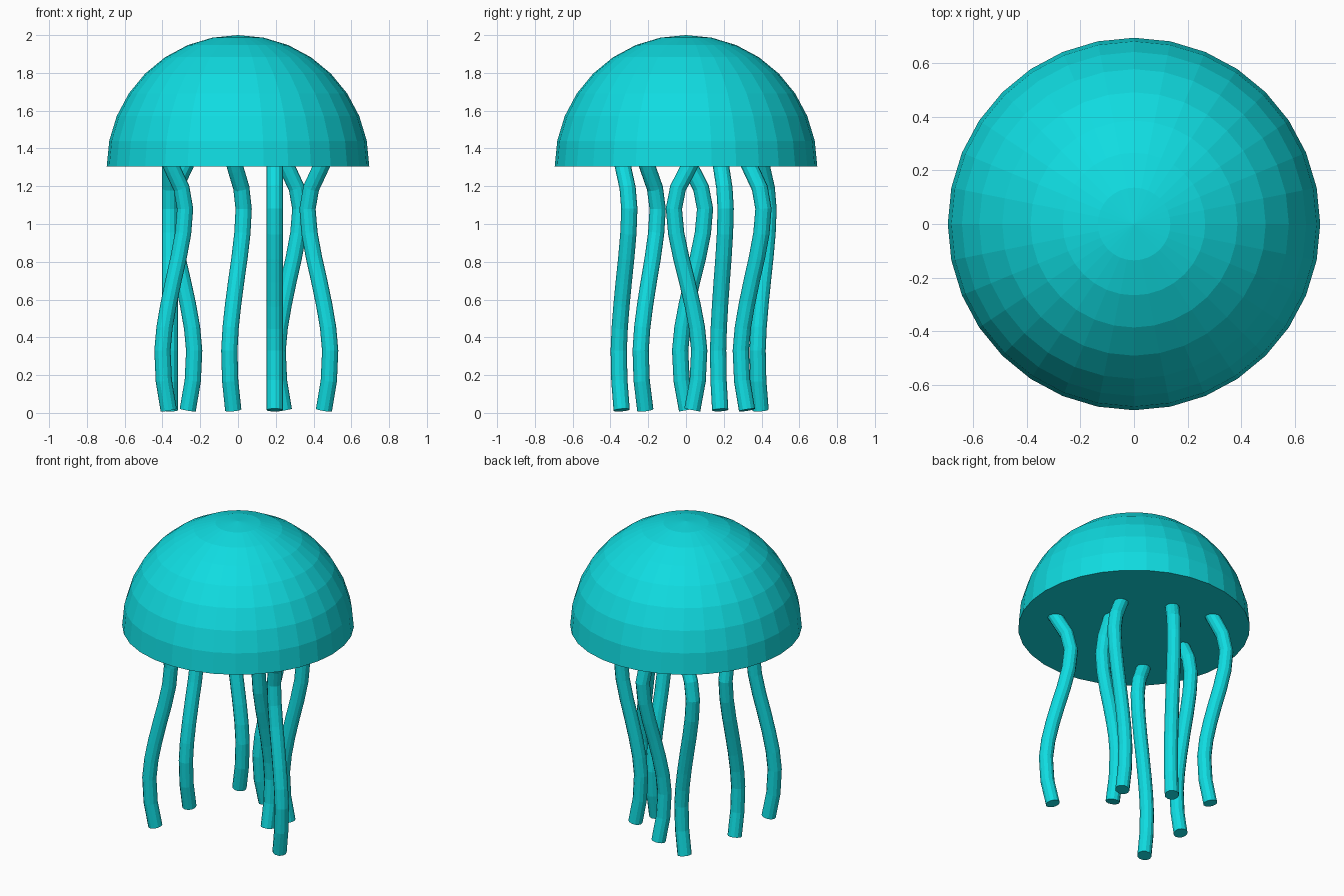
import bpy, bmesh, math
from mathutils import Vector

if "Cube" in bpy.data.objects:
    bpy.data.objects.remove(bpy.data.objects["Cube"])

teal = bpy.data.materials.new("teal")
teal.diffuse_color = (0.005, 0.716, 0.753, 1.0)
teal.use_nodes = True
teal.node_tree.nodes["Principled BSDF"].inputs["Base Color"].default_value = teal.diffuse_color


def finish(bm, name):
    bmesh.ops.recalc_face_normals(bm, faces=bm.faces)
    mesh = bpy.data.meshes.new(name)
    bm.to_mesh(mesh)
    bm.free()
    mesh.materials.append(teal)
    obj = bpy.data.objects.new(name, mesh)
    bpy.context.collection.objects.link(obj)
    return obj


# Bell: upper half of a low-poly sphere, closed with a flat underside
R, BASE = 0.695, 1.305
bm = bmesh.new()
bmesh.ops.create_uvsphere(bm, u_segments=32, v_segments=16, radius=R)
bmesh.ops.delete(bm, geom=[v for v in bm.verts if v.co.z < -0.01], context='VERTS')
bmesh.ops.holes_fill(bm, edges=[e for e in bm.edges if e.is_boundary], sides=0)
bmesh.ops.translate(bm, verts=bm.verts, vec=(0, 0, BASE))
finish(bm, "bell")

# Shared sway of all tentacles: (height, sway factor)
SWAY = [(1.33, 0.4), (1.29, 0.1), (1.19, -0.68), (1.08, -1.0), (0.95, -0.82),
        (0.82, -0.42), (0.70, 0.03), (0.57, 0.48), (0.45, 0.82), (0.33, 1.0),
        (0.17, 0.88), (0.015, 0.45)]
SIDES, THICK = 12, 0.043


def tentacle(name, x, y, dx, dy):
    path = [Vector((x + dx * s, y + dy * s, z)) for z, s in SWAY]
    bm = bmesh.new()
    rings = []
    for i, p in enumerate(path):
        t = (path[min(i + 1, len(path) - 1)] - path[max(i - 1, 0)]).normalized()
        u = Vector((0, 1, 0)).cross(t).normalized()
        v = t.cross(u)
        rings.append([bm.verts.new(p + THICK * (u * math.cos(a) + v * math.sin(a)))
                      for a in (2 * math.pi * k / SIDES for k in range(SIDES))])
    for a, b in zip(rings, rings[1:]):
        for k in range(SIDES):
            n = (k + 1) % SIDES
            bm.faces.new((a[k], a[n], b[n], b[k]))
    bm.faces.new(rings[0])
    bm.faces.new(rings[-1])
    # keep the tip on the ground
    for vert in bm.verts:
        vert.co.z = max(vert.co.z, 0.0)
    finish(bm, name)


# Tentacles: centre x, y and sway direction
TENTACLES = [
    (0.428, -0.195, 0.060, -0.045),
    (0.270, 0.190, -0.060, -0.020),
    (0.195, 0.003, 0.000, 0.067),
    (-0.008, 0.350, -0.038, -0.060),
    (-0.340, -0.328, -0.060, -0.028),
    (-0.360, 0.035, 0.000, -0.066),
    (-0.294, 0.408, 0.062, -0.029),
]
for i, spec in enumerate(TENTACLES):
    tentacle(f"tentacle_{i + 1}", *spec)
